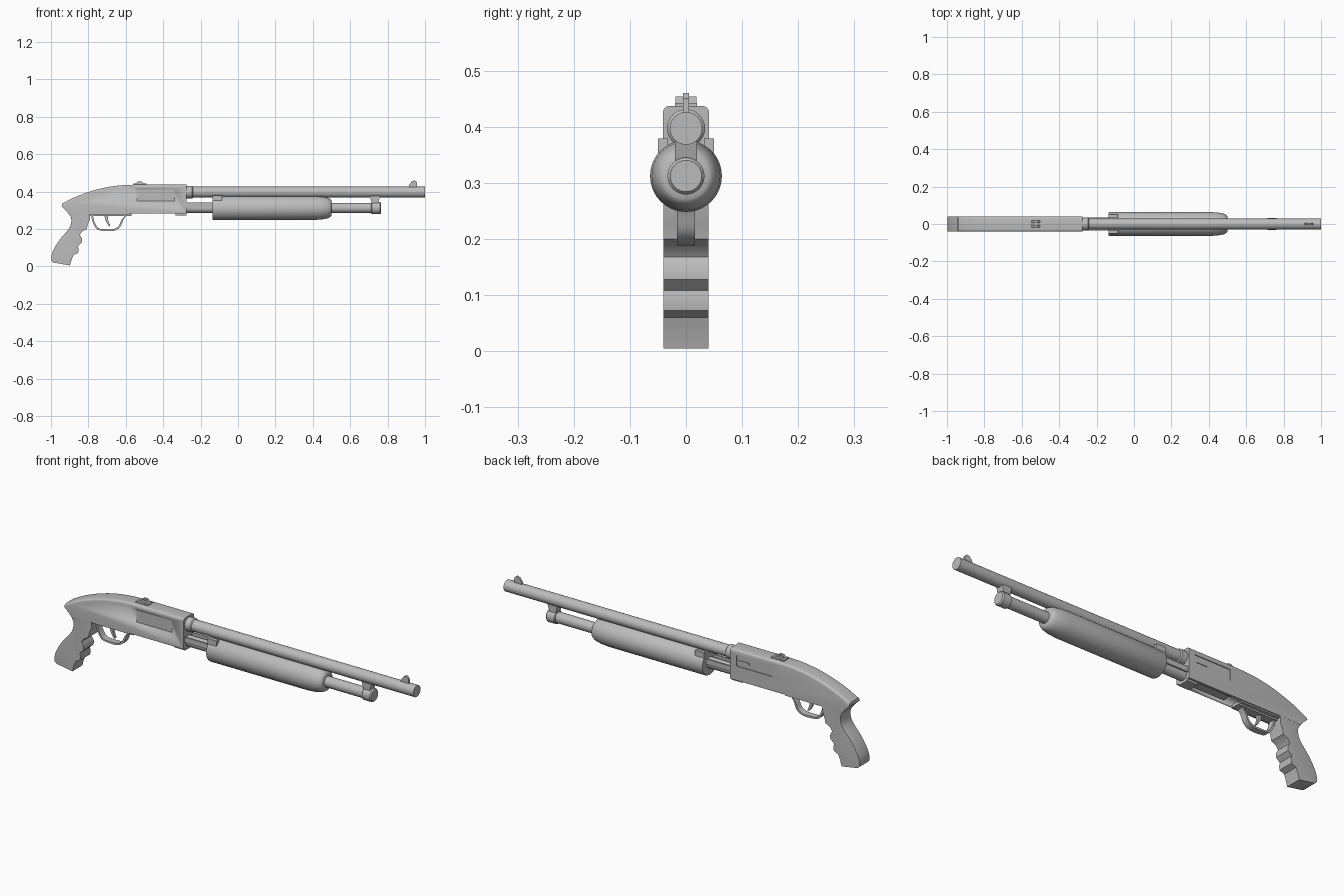
import bpy, bmesh, math
from mathutils import Vector, Matrix

cube = bpy.data.objects.get("Cube")
if cube:
    bpy.data.objects.remove(cube, do_unlink=True)

GREY = (0.5, 0.5, 0.5, 1)
metal = bpy.data.materials.new("plain_grey")
metal.use_nodes = True
metal.diffuse_color = GREY
metal.node_tree.nodes["Principled BSDF"].inputs["Base Color"].default_value = GREY


def finish(bm, name, angle=35):
    bmesh.ops.recalc_face_normals(bm, faces=bm.faces)
    mesh = bpy.data.meshes.new(name)
    bm.to_mesh(mesh)
    bm.free()
    mesh.materials.append(metal)
    ob = bpy.data.objects.new(name, mesh)
    bpy.context.scene.collection.objects.link(ob)
    bpy.ops.object.select_all(action='DESELECT')
    ob.select_set(True)
    bpy.context.view_layer.objects.active = ob
    bpy.ops.object.shade_smooth_by_angle(angle=math.radians(angle))
    return ob


def lathe(name, z, profile, sides=32):
    """Spin (x, radius) pairs around a lengthwise axis at height z."""
    bm = bmesh.new()
    rings = []
    for x, r in profile:
        angles = [2 * math.pi * i / sides for i in range(sides)]
        rings.append([bm.verts.new((x, r * math.cos(a), z + r * math.sin(a))) for a in angles])
    for a, b in zip(rings, rings[1:]):
        for i in range(sides):
            j = (i + 1) % sides
            bm.faces.new((a[i], a[j], b[j], b[i]))
    bm.faces.new(rings[0])
    bm.faces.new(rings[-1])
    return finish(bm, name)


def smooth_path(points, steps=4):
    """Catmull-Rom curve through the given (x, z) points."""
    pts = [Vector(p) for p in points]
    pts = [pts[0]] + pts + [pts[-1]]
    out = []
    for a, b, c, d in zip(pts, pts[1:], pts[2:], pts[3:]):
        for i in range(steps):
            t = i / steps
            out.append(0.5 * (2 * b + (c - a) * t + (2 * a - 5 * b + 4 * c - d) * t * t
                              + (3 * b - a - 3 * c + d) * t ** 3))
    return out + [pts[-1]]


def plate(name, outline, half, y=0, rounded=None, width=0.02, segments=4):
    """Side outline given thickness; rounded(a, b) picks the edges to bevel."""
    bm = bmesh.new()
    sides = [[bm.verts.new((x, y + s * half, z)) for x, z in outline] for s in (-1, 1)]
    for ring in sides:
        bm.faces.new(ring)
    n = len(outline)
    for i in range(n):
        j = (i + 1) % n
        bm.faces.new((sides[0][i], sides[0][j], sides[1][j], sides[1][i]))
    bmesh.ops.recalc_face_normals(bm, faces=bm.faces)
    if rounded:
        picked = [e for e in bm.edges
                  if abs(e.verts[0].co.y - e.verts[1].co.y) < 1e-5
                  and rounded(e.verts[0].co, e.verts[1].co)]
        bmesh.ops.bevel(bm, geom=picked, offset=width, segments=segments,
                        profile=0.5, affect='EDGES', clamp_overlap=True)
    return finish(bm, name)


def box(name, x0, x1, y0, y1, z0, z1):
    return plate(name, [(x0, z0), (x1, z0), (x1, z1), (x0, z1)], (y1 - y0) / 2, (y0 + y1) / 2)


def cut(target, cutter):
    mod = target.modifiers.new("cut", 'BOOLEAN')
    mod.operation = 'DIFFERENCE'
    mod.solver = 'EXACT'
    mod.object = cutter
    cutter.hide_render = True
    cutter.hide_viewport = True


# Receiver with rounded, sloping top
top = smooth_path([(-0.94, 0.335), (-0.86, 0.375), (-0.75, 0.412), (-0.64, 0.432),
                   (-0.54, 0.437)])
body = top + [Vector(p) for p in [(-0.275, 0.437), (-0.275, 0.283), (-0.85, 0.283),
                                  (-0.905, 0.283), (-0.925, 0.303), (-0.943, 0.32)]]
receiver = plate("receiver", body, 0.041,
                 rounded=lambda a, b: min(a.z, b.z) > 0.33 and abs(a.x - b.x) > 0.001,
                 width=0.022)

# Side panels, breech slot and loading port
cut(receiver, box("left_port_cutter", -0.51, -0.31, 0.037, 0.06, 0.355, 0.41))
cut(receiver, box("right_panel_cutter", -0.54, -0.34, -0.06, -0.039, 0.35, 0.41))
cut(receiver, box("loading_port_cutter", -0.53, -0.34, -0.028, 0.028, 0.27, 0.295))
box("bolt_slot_bar", -0.38, -0.32, 0.03, 0.04, 0.376, 0.386)
box("receiver_front_plate", -0.335, -0.275, -0.03, 0.03, 0.273, 0.29)
box("lower_trim", -0.85, -0.58, -0.036, 0.036, 0.276, 0.285)

# Pistol grip with finger grooves
back = smooth_path([(-0.925, 0.305), (-0.895, 0.265), (-0.892, 0.235), (-0.905, 0.2),
                    (-0.955, 0.14), (-0.99, 0.08), (-0.998, 0.035), (-0.985, 0.02)])
front = [(-0.898, 0.005), (-0.89, 0.035), (-0.88, 0.06), (-0.855, 0.072), (-0.852, 0.09),
         (-0.856, 0.108), (-0.835, 0.128), (-0.834, 0.148), (-0.846, 0.168), (-0.835, 0.185),
         (-0.808, 0.2), (-0.803, 0.225), (-0.792, 0.25), (-0.79, 0.295)]
plate("pistol_grip", back + [Vector(p) for p in front], 0.0405,
      rounded=lambda a, b: max(a.x, b.x) < -0.885 and 0.019 < min(a.z, b.z)
      and max(a.z, b.z) < 0.29, width=0.018)

# Trigger guard strap and trigger
outer = smooth_path([(-0.785, 0.28), (-0.778, 0.24), (-0.755, 0.2), (-0.72, 0.19),
                     (-0.665, 0.19), (-0.63, 0.21), (-0.612, 0.25), (-0.59, 0.28)])
middle = Vector((-0.69, 0.24))
inner = [p + (middle - p).normalized() * 0.01 for p in outer]
plate("trigger_guard", outer + inner[::-1], 0.016)
plate("trigger", smooth_path([(-0.715, 0.285), (-0.71, 0.25), (-0.692, 0.218), (-0.684, 0.218),
                              (-0.695, 0.25), (-0.69, 0.285)]), 0.007)
box("trigger_housing", -0.79, -0.57, -0.022, 0.022, 0.268, 0.285)

# Barrel, magazine tube and their collars
lathe("barrel", 0.397, [(-0.3, 0.029), (1.0, 0.029)])
lathe("barrel_collar", 0.397, [(-0.29, 0.034), (-0.245, 0.034), (-0.24, 0.029)])
lathe("magazine_tube", 0.312, [(-0.3, 0.027), (0.73, 0.027)])
lathe("magazine_cap", 0.312, [(0.712, 0.028), (0.716, 0.033), (0.758, 0.033), (0.764, 0.028)])
plate("barrel_lug", [(0.705, 0.375), (0.715, 0.34), (0.75, 0.34), (0.76, 0.375)], 0.02)

# Sliding forend with rear tabs and action bars
lathe("forend", 0.312, [(-0.135, 0.03), (-0.135, 0.062), (-0.13, 0.064), (0.41, 0.064),
                        (0.45, 0.061), (0.48, 0.055), (0.495, 0.048), (0.5, 0.04)], 40)
for side, label in ((1, "left"), (-1, "right")):
    y0, y1 = sorted((side * 0.032, side * 0.05))
    box(label + "_forend_tab", -0.135, -0.085, y0, y1, 0.33, 0.379)
    y0, y1 = sorted((side * 0.026, side * 0.034))
    box(label + "_action_bar", -0.3, -0.12, y0, y1, 0.315, 0.342)

# Front blade sight
plate("front_sight", [(0.91, 0.42), (0.958, 0.42), (0.956, 0.45), (0.945, 0.46),
                      (0.93, 0.455), (0.918, 0.44)], 0.005)

# Rear notch sight
box("rear_sight_base", -0.56, -0.49, -0.02, 0.02, 0.43, 0.442)
for side, label in ((1, "left"), (-1, "right")):
    plate(label + "_rear_sight_ear", [(-0.55, 0.44), (-0.5, 0.44), (-0.515, 0.454),
                                      (-0.535, 0.454)], 0.007, side * 0.012)
